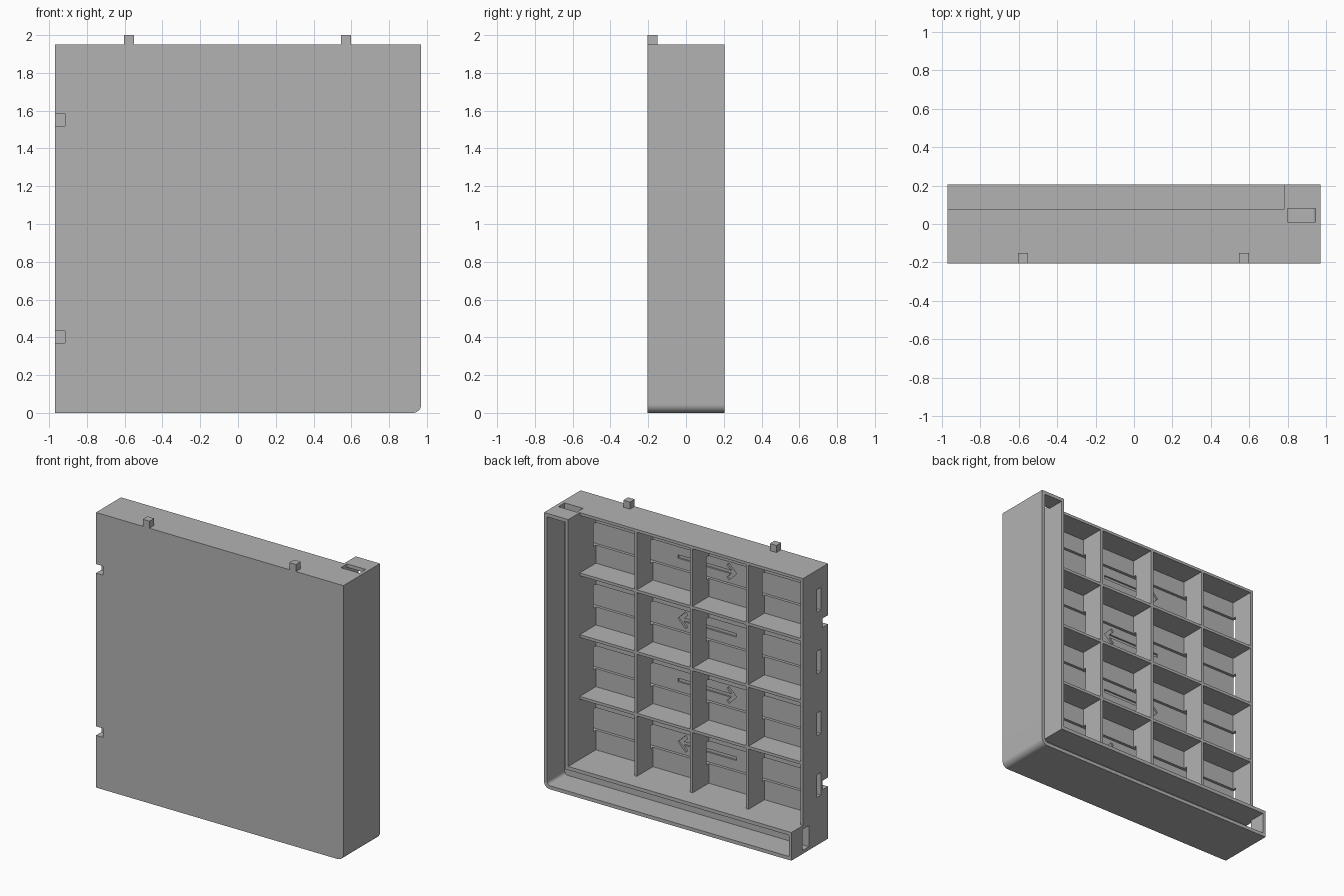
import bpy, bmesh
from math import sin, cos, pi

old = bpy.data.objects.get("Cube")
if old:
    bpy.data.objects.remove(old, do_unlink=True)

grey = bpy.data.materials.new("plain grey")
grey.use_nodes = True
grey.diffuse_color = (0.45, 0.45, 0.45, 1)
grey.node_tree.nodes["Principled BSDF"].inputs["Base Color"].default_value = grey.diffuse_color


def prisms(name, outlines, y0, y1):
    """One object made of XZ outlines, each extruded from y0 to y1."""
    bm = bmesh.new()
    for pts in outlines:
        face = bm.faces.new([bm.verts.new((x, y0, z)) for x, z in pts])
        out = bmesh.ops.extrude_face_region(bm, geom=[face])
        moved = [v for v in out["geom"] if isinstance(v, bmesh.types.BMVert)]
        bmesh.ops.translate(bm, verts=moved, vec=(0, y1 - y0, 0))
    bmesh.ops.recalc_face_normals(bm, faces=bm.faces)
    mesh = bpy.data.meshes.new(name)
    bm.to_mesh(mesh)
    bm.free()
    mesh.materials.append(grey)
    obj = bpy.data.objects.new(name, mesh)
    bpy.context.collection.objects.link(obj)
    return obj


def rect(x0, x1, z0, z1):
    return [(x0, z0), (x1, z0), (x1, z1), (x0, z1)]


def corner(x, z, r, steps=10):
    """Rounded lower corner on the +x side, ending at x and z."""
    turns = [-pi / 2 + pi / 2 * i / steps for i in range(steps + 1)]
    return [(x - r + r * cos(a), z + r + r * sin(a)) for a in turns]


def arrow(s):
    """Open-headed arrow pointing along s * x."""
    half = [(-0.06, 0.06), (-0.077, 0.043), (-0.046, 0.012), (-0.46, 0.012)]
    pts = [(0, 0)] + half + [(u, -v) for u, v in reversed(half)]
    return [(-0.08 + s * (0.23 + u), v) for u, v in pts]


def carve(body, outlines, y0, y1):
    cutter = prisms("cutter", outlines, y0, y1)
    cutter.hide_render = True
    mod = body.modifiers.new("carve", "BOOLEAN")
    mod.operation, mod.solver, mod.object = "DIFFERENCE", "EXACT", cutter
    bpy.context.view_layer.objects.active = body
    bpy.ops.object.modifier_apply(modifier=mod.name)
    bpy.data.objects.remove(cutter, do_unlink=True)


W, TOP, PITCH, T = 0.97, 1.95, 0.4375, 0.01
EDGE_X, EDGE_Z = 0.78, 0.2                    # inner sides of the raised border
rows = [EDGE_Z + PITCH * (i + 0.5) for i in range(4)]

# Solid slab with one rounded corner
body = prisms("panel_body", [[(-W, 0)] + corner(W, 0, 0.045) + [(W, TOP), (-W, TOP)]], -0.205, 0.205)

# Lower grid area beside the raised L-shaped border
carve(body, [rect(-1.1, EDGE_X, EDGE_Z, 2.1)], 0.075, 0.3)

# Four by four open cells
xs = [-W + T] + [-W + PITCH * i for i in (1, 2, 3)] + [EDGE_X + T]
zs = [EDGE_Z - T] + [EDGE_Z + PITCH * i for i in (1, 2, 3)] + [TOP - T]
carve(body, [rect(xs[i] + T, xs[i + 1] - T, zs[j] + T, zs[j + 1] - T)
             for i in range(4) for j in range(4)], -0.105, 0.15)

# Strip grooves running through every row, with arrows cut in their floors
carve(body, [rect(-1.1, 0.9, z - 0.08, z + 0.08) for z in rows], -0.125, -0.08)
carve(body, [[(x, z + v) for x, v in arrow(1 if i % 2 == 0 else -1)]
             for i, z in enumerate(rows)], -0.137, -0.1)

# Open channel along the border, with a slot at each end
carve(body, [[(-0.95, 0.025)] + corner(0.945, 0.025, 0.025) +
             [(0.945, 1.925), (0.8, 1.925), (0.8, 0.175), (-0.95, 0.175)]], 0.01, 0.3)
carve(body, [rect(-1.1, -0.9, 0.025, 0.175), rect(0.8, 0.945, 1.9, 2.1)], 0.01, 0.08)

# Notches that receive the pegs of a neighbouring panel
carve(body, [rect(-1.1, -0.915, z - 0.032, z + 0.032) for z in (0.402, 1.552)], -0.3, -0.145)

bpy.ops.object.select_all(action="DESELECT")
body.select_set(True)
bpy.context.view_layer.objects.active = body
bpy.ops.object.shade_smooth_by_angle(angle=pi / 6)

# Locating pegs on the top edge
for name, x in (("right_peg", -0.577), ("left_peg", 0.572)):
    prisms(name, [rect(x - 0.026, x + 0.026, TOP - 0.02, 2.0)], -0.205, -0.152)
